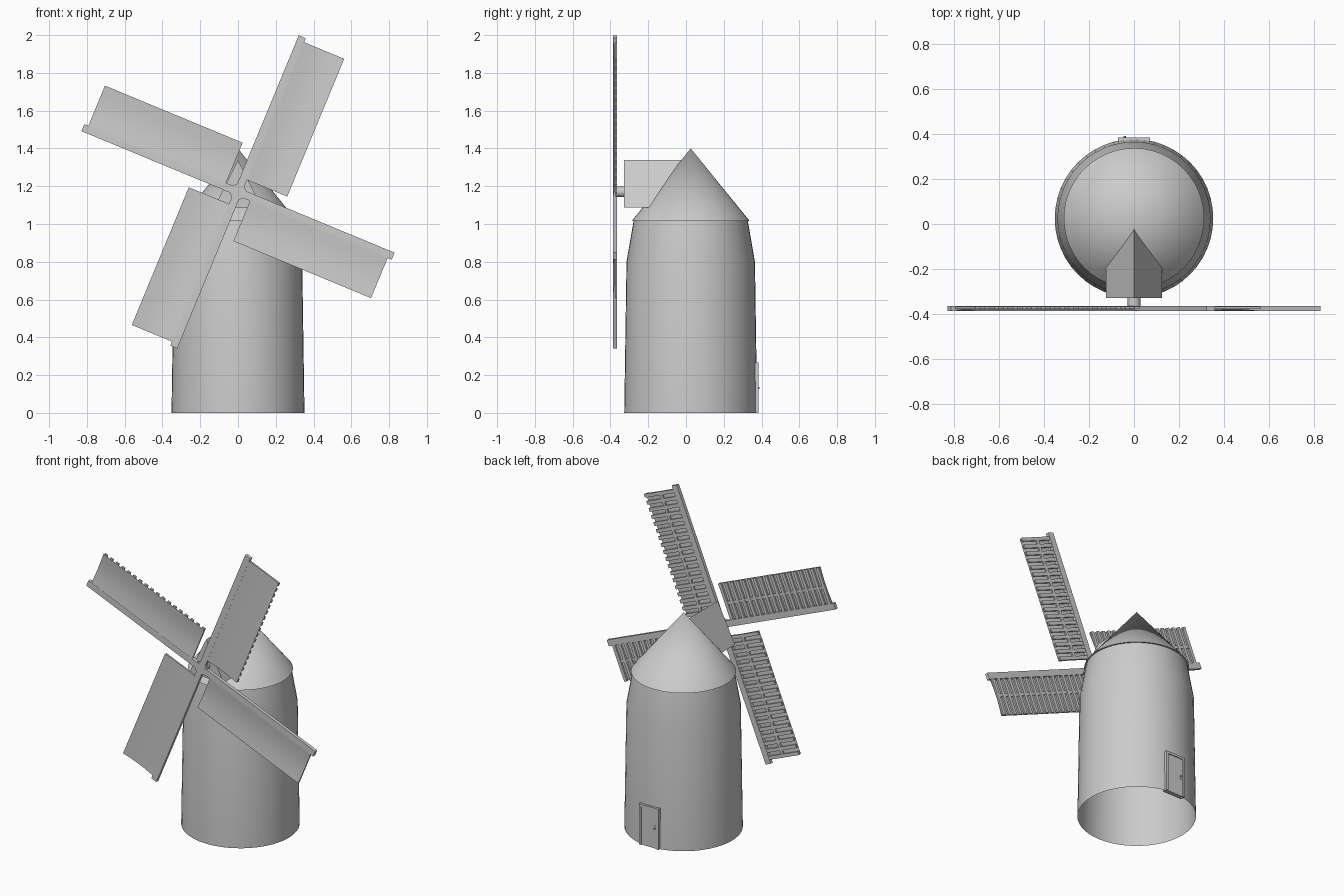
import bpy, bmesh
from math import radians, sin, pi
from mathutils import Matrix, Vector

if "Cube" in bpy.data.objects:
    bpy.data.objects.remove(bpy.data.objects["Cube"])

CY = 0.025                      # tower axis
HUB = Vector((0, 0, 1.17))      # centre of sail rotation


def finish(name, bm, smooth=None):
    me = bpy.data.meshes.new(name)
    bm.to_mesh(me)
    bm.free()
    ob = bpy.data.objects.new(name, me)
    bpy.context.collection.objects.link(ob)
    if smooth:
        bpy.ops.object.select_all(action='DESELECT')
        ob.select_set(True)
        bpy.context.view_layer.objects.active = ob
        bpy.ops.object.shade_smooth_by_angle(angle=radians(smooth))
    return ob


def box(bm, x, y, z):
    """Add a box from (min, max) pairs."""
    size = [b - a for a, b in (x, y, z)]
    mid = [(a + b) / 2 for a, b in (x, y, z)]
    bmesh.ops.create_cube(bm, size=1, matrix=Matrix.Translation(mid) @ Matrix.Diagonal((*size, 1)))


def rod(bm, r, y0, y1, x=0, z=0, seg=16):
    """Add a cylinder along y."""
    m = Matrix.Translation((x, (y0 + y1) / 2, z)) @ Matrix.Rotation(pi / 2, 4, 'X')
    bmesh.ops.create_cone(bm, cap_ends=True, segments=seg, radius1=r, radius2=r,
                          depth=y1 - y0, matrix=m)


def lathe(name, profile, seg=48):
    bm = bmesh.new()
    vs = [bm.verts.new((r, CY, z)) for r, z in profile]
    es = [bm.edges.new(p) for p in zip(vs, vs[1:])]
    bmesh.ops.spin(bm, geom=vs + es, cent=(0, CY, 0), axis=(0, 0, 1), angle=2 * pi, steps=seg)
    bmesh.ops.remove_doubles(bm, verts=bm.verts, dist=1e-5)
    bmesh.ops.recalc_face_normals(bm, faces=bm.faces)
    return finish(name, bm, 30)


# Tower wall (open underneath) and conical roof
lathe("tower", [(0.352, 0), (0.34, 0.8), (0.30, 1.03)])
lathe("roof", [(0, 1.016), (0.312, 1.016), (0, 1.4)])

# Gable housing for the sail shaft
bm = bmesh.new()
tri = [(-0.125, 1.087), (0.125, 1.087), (0, 1.34)]
face = bm.faces.new([bm.verts.new((x, -0.328, z)) for x, z in tri])
ext = bmesh.ops.extrude_face_region(bm, geom=[face])
bmesh.ops.translate(bm, vec=(0, 0.328, 0),
                    verts=[v for v in ext["geom"] if isinstance(v, bmesh.types.BMVert)])
bmesh.ops.recalc_face_normals(bm, faces=bm.faces)
finish("gable_housing", bm)

# Shaft and hub
bm = bmesh.new()
rod(bm, 0.028, -0.38, -0.31, z=HUB.z)
rod(bm, 0.045, -0.384, -0.367, z=HUB.z, seg=8)
finish("shaft", bm, 30)

# Sails: stock, slatted frame and sagging cloth, built upright then turned
U0, U1, V1 = 0.077, 0.866, 0.25
RUNGS, COLS = 18, 8
for k in range(4):
    place = Matrix.Translation(HUB) @ Matrix.Rotation(radians(22.5 + 90 * k), 4, 'Y')
    bm = bmesh.new()
    box(bm, (-0.02, 0.02), (-0.386, -0.364), (0, 0.889))
    for i in range(RUNGS):
        u = U0 + 0.012 + (U1 - U0 - 0.024) * i / (RUNGS - 1)
        box(bm, (0.01, V1), (-0.377, -0.366), (u - 0.011, u + 0.011))
    box(bm, (0.115, 0.135), (-0.3765, -0.3675), (U0, U1))
    finish(f"sail_frame_{k + 1}", bm).matrix_world = place

    bm = bmesh.new()
    rows = []
    for u in (U0, U1):
        rows.append([bm.verts.new((0.01 + (V1 - 0.01) * j / COLS,
                                   -0.3862 + 0.0085 * sin(pi * j / COLS), u))
                     for j in range(COLS + 1)])
    for j in range(COLS):
        bm.faces.new((rows[0][j], rows[0][j + 1], rows[1][j + 1], rows[1][j]))
    finish(f"sail_cloth_{k + 1}", bm, 30).matrix_world = place

# Door at the back, with frame and knob
bm = bmesh.new()
box(bm, (-0.06, 0.06), (0.35, 0.379), (0, 0.255))
finish("door", bm)
bm = bmesh.new()
for s in (-1, 1):
    box(bm, sorted((s * 0.056, s * 0.07)), (0.35, 0.385), (0, 0.252))
box(bm, (-0.07, 0.07), (0.35, 0.385), (0.252, 0.267))
finish("door_frame", bm)
bm = bmesh.new()
box(bm, (-0.049, -0.033), (0.375, 0.382), (0.115, 0.15))
rod(bm, 0.006, 0.38, 0.39, x=-0.041, z=0.132, seg=10)
finish("door_knob", bm)
